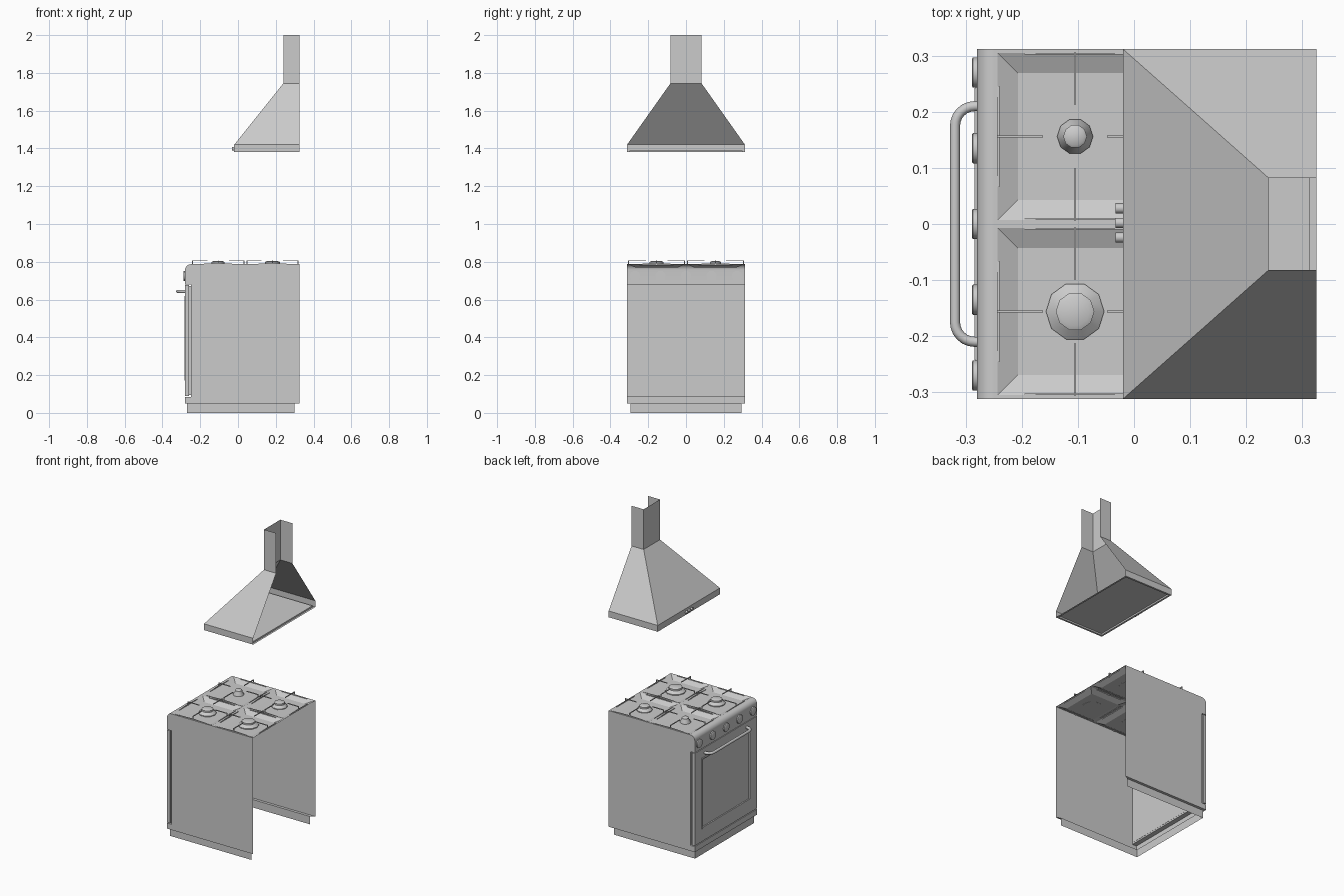
import bpy, bmesh, math
from mathutils import Vector, Matrix

if "Cube" in bpy.data.objects:
    bpy.data.objects.remove(bpy.data.objects["Cube"])


def mesh(name, verts, faces, smooth=False):
    me = bpy.data.meshes.new(name)
    me.from_pydata([tuple(v) for v in verts], [], faces)
    me.validate()
    ob = bpy.data.objects.new(name, me)
    bpy.context.collection.objects.link(ob)
    bm = bmesh.new()
    bm.from_mesh(me)
    bmesh.ops.remove_doubles(bm, verts=bm.verts, dist=1e-5)
    bmesh.ops.recalc_face_normals(bm, faces=bm.faces)
    bm.to_mesh(me)
    bm.free()
    if smooth:
        bpy.ops.object.select_all(action='DESELECT')
        ob.select_set(True)
        bpy.context.view_layer.objects.active = ob
        bpy.ops.object.shade_smooth_by_angle(angle=math.radians(40))
    return ob


def loft(name, rings, closed=True, caps=(False, False), smooth=False):
    """Skin a list of equally long point rings."""
    n = len(rings[0])
    verts = [p for r in rings for p in r]
    faces = []
    for k in range(len(rings) - 1):
        for i in range(n if closed else n - 1):
            j = (i + 1) % n
            faces.append((k*n + i, k*n + j, (k+1)*n + j, (k+1)*n + i))
    if caps[0]:
        faces.append(tuple(range(n)))
    if caps[1]:
        faces.append(tuple((len(rings) - 1)*n + i for i in range(n)))
    return mesh(name, verts, faces, smooth)


def rect(x0, x1, y0, y1, z):
    return [(x0, y0, z), (x1, y0, z), (x1, y1, z), (x0, y1, z)]


def door_rect(hy, z0, z1, x):
    return [(x, -hy, z0), (x, hy, z0), (x, hy, z1), (x, -hy, z1)]


def box(name, x0, x1, y0, y1, z0, z1):
    return loft(name, [rect(x0, x1, y0, y1, z0), rect(x0, x1, y0, y1, z1)], True, (True, True))


def lathe(name, prof, n, mat):
    rings = [[mat @ Vector((r*math.cos(2*math.pi*i/n), r*math.sin(2*math.pi*i/n), h))
              for i in range(n)] for r, h in prof]
    return loft(name, rings, True, (True, True), True)


W, BACK, TOP = 0.312, 0.325, 0.787

# Body shell: folded front profile plus side panels, open back and bottom
prof = [(-0.28, 0.05), (-0.28, 0.085), (-0.25, 0.085), (-0.25, 0.68), (-0.28, 0.68)]
prof += [(-0.25 - 0.03*math.cos(a), 0.757 + 0.03*math.sin(a))
         for a in [math.pi/2*i/8 for i in range(9)]]
loft("body_front", [[(x, y, z) for x, z in prof] for y in (-W, W)], closed=False, smooth=True)
for side in (-1, 1):
    pts = prof + [(BACK, TOP), (BACK, 0.05)]
    mesh("body_side", [(x, side*W, z) for x, z in pts], [tuple(range(len(pts)))])

# Plinth: inset skirt on three sides with its ledge
rows = []
for x, b, y, z in ((-0.28, BACK, W, 0.05), (-0.27, 0.30, 0.295, 0.05), (-0.27, 0.30, 0.295, 0)):
    rows.append([(b, -y, z), (x, -y, z), (x, y, z), (b, y, z)])
loft("plinth", rows, closed=False)

# Oven door with recessed window
door = [door_rect(W, 0.09, 0.676, -0.26), door_rect(W, 0.09, 0.676, -0.28),
        door_rect(0.245, 0.17, 0.62, -0.28), door_rect(0.242, 0.173, 0.617, -0.284),
        door_rect(0.235, 0.18, 0.61, -0.284), door_rect(0.235, 0.18, 0.61, -0.276)]
loft("oven_door", door, True, (True, True))
box("door_core", -0.262, -0.249, -0.302, 0.302, 0.095, 0.672)

# Door handle: bent tube
path = [(-0.279, -0.21)]
for s in (-1, 1):
    arc = [(-0.284 - 0.035*math.sin(a), s*(0.175 + 0.035*math.cos(a)))
           for a in [math.pi/2*i/6 for i in range(7)]]
    path += arc if s < 0 else arc[::-1]
path.append((-0.279, 0.21))
rings = []
for i, (x, y) in enumerate(path):
    a, b = path[max(i - 1, 0)], path[min(i + 1, len(path) - 1)]
    t = Vector((b[0] - a[0], b[1] - a[1], 0)).normalized()
    nrm = Vector((-t.y, t.x, 0))
    rings.append([Vector((x, y, 0.643)) + 0.009*(nrm*math.cos(q) + Vector((0, 0, 1))*math.sin(q))
                  for q in [2*math.pi*k/10 for k in range(10)]])
loft("door_handle", rings, True, (True, True), True)

# Control knobs
TO_FRONT = Matrix.Rotation(-math.pi/2, 4, 'Y')
for i in range(-2, 3):
    m = Matrix.Translation((-0.278, i*0.135, 0.725)) @ TO_FRONT
    lathe("knob", [(0.027, 0), (0.027, 0.009), (0.024, 0.011)], 16, m)

# Hob: four pressed pans, each with burner and pan supports
xs, ys = (-0.25, 0.04, BACK), (-W, 0, W)
burner_r = {(0, 0): 0.052, (0, 1): 0.032, (1, 0): 0.06, (1, 1): 0.046}
for (i, j), r in burner_r.items():
    x0, x1, y0, y1 = xs[i], xs[i+1], ys[j], ys[j+1]
    e, f = 0.007, 0.043
    loft("hob_pan", [rect(x0, x1, y0, y1, TOP),
                     rect(x0+e, x1-e, y0+e, y1-e, TOP),
                     rect(x0+f, x1-f, y0+f, y1-f, 0.77)], True, (False, True))
    cx, cy = (x0 + x1)/2, (y0 + y1)/2
    lathe("burner", [(r, 0.769), (r, 0.775), (0.66*r, 0.789), (0.66*r, 0.799), (0.5*r, 0.803)],
          10, Matrix.Translation((cx, cy, 0)))
    for k in range(4):
        m = Matrix.Translation((cx, cy, 0)) @ Matrix.Rotation(k*math.pi/2, 4, 'Z')
        R = (x1 - x0)/2 - 0.006 if k % 2 == 0 else (y1 - y0)/2 - 0.006
        finger = [(0.057, 0.803), (0.057, 0.808), (R, 0.808), (R, 0.78),
                  (R-0.005, 0.78), (R-0.005, 0.803)]
        loft("support_finger", [[m @ Vector((a, t, z)) for a, z in finger]
                                for t in (-0.002, 0.002)], True, (True, True))
        foot = [(-0.09, 0.783), (0.09, 0.783), (0.09, 0.789), (0.004, 0.792),
                (-0.004, 0.792), (-0.09, 0.789)]
        loft("support_foot", [[m @ Vector((a, t, z)) for t, z in foot]
                              for a in (R-0.004, R-0.001)], True, (True, True))

# Extractor hood: rim, sloped canopy and chimney, open at back and top
rows = []
for x, y, z in ((-0.02, W, 1.38), (-0.02, W, 1.42), (0.24, 0.082, 1.745), (0.24, 0.082, 2.0)):
    rows.append([(BACK, -y, z), (x, -y, z), (x, y, z), (BACK, y, z)])
loft("hood_canopy", rows, closed=False)
loft("hood_filter", [rect(-0.02, BACK, -W, W, 1.38),
                     rect(-0.008, BACK-0.012, -W+0.012, W-0.012, 1.38),
                     rect(-0.008, BACK-0.012, -W+0.012, W-0.012, 1.39)], True, (False, True))

# Hood buttons
for y in (-0.024, 0.002, 0.028):
    lathe("hood_button", [(0.009, 0), (0.009, 0.014)], 12,
          Matrix.Translation((-0.019, y, 1.398)) @ TO_FRONT)
